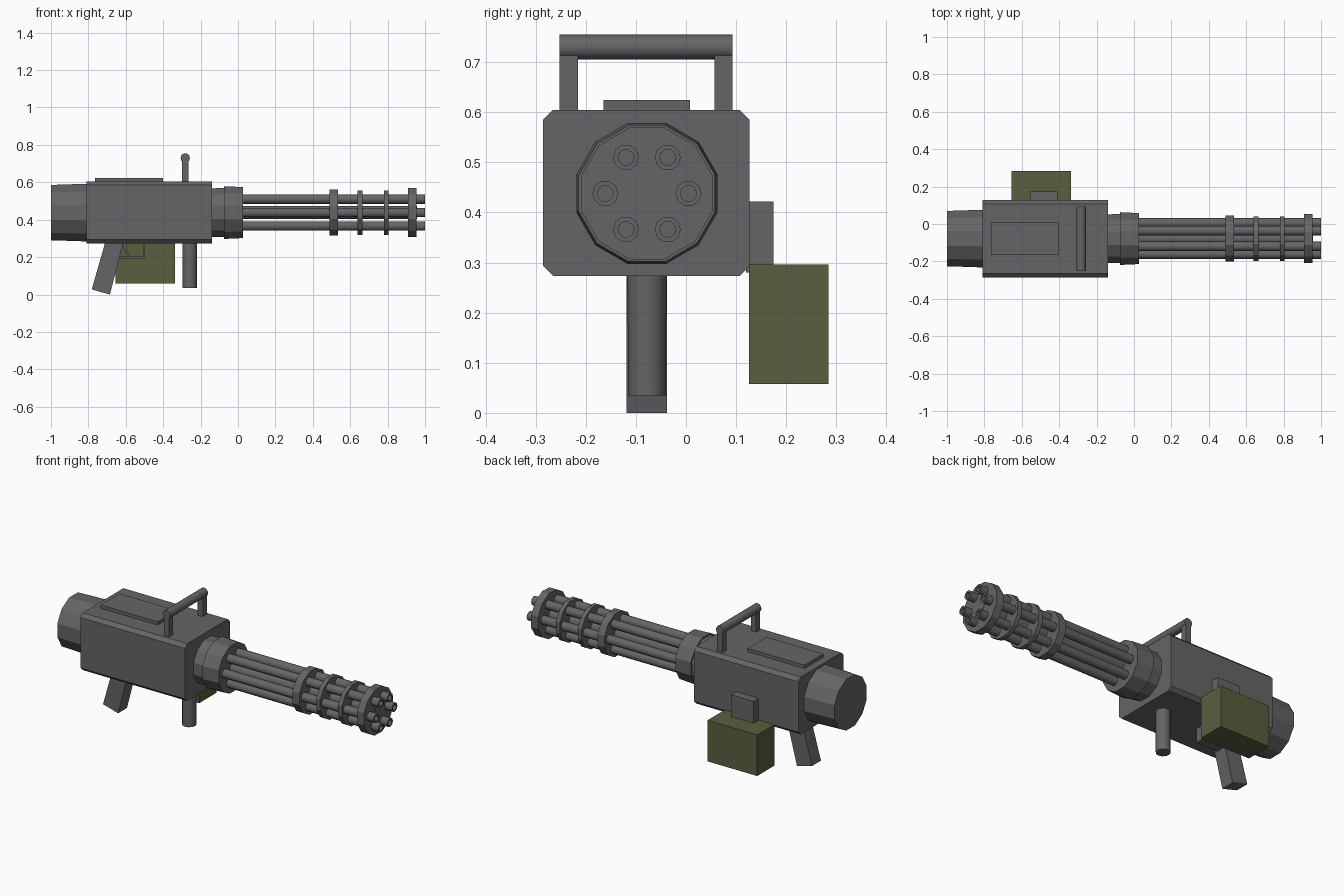
import bpy, bmesh, math
from mathutils import Matrix, Vector

if "Cube" in bpy.data.objects:
    bpy.data.objects.remove(bpy.data.objects["Cube"])

AXIS_Y, AXIS_Z = -0.078, 0.438   # centre line of the barrels


def material(name, r, g, b):
    m = bpy.data.materials.new(name)
    m.use_nodes = True
    m.diffuse_color = (r, g, b, 1)
    m.node_tree.nodes["Principled BSDF"].inputs["Base Color"].default_value = (r, g, b, 1)
    return m


gunmetal = material("gunmetal grey", 0.13, 0.13, 0.135)
olive = material("olive green", 0.105, 0.11, 0.05)


def finish(name, bm, mat=gunmetal):
    bmesh.ops.recalc_face_normals(bm, faces=bm.faces)
    mesh = bpy.data.meshes.new(name)
    bm.to_mesh(mesh)
    bm.free()
    mesh.materials.append(mat)
    obj = bpy.data.objects.new(name, mesh)
    bpy.context.collection.objects.link(obj)
    return obj


def box(name, xs, ys, zs, mat=gunmetal):
    bm = bmesh.new()
    bmesh.ops.create_cube(bm, size=1)
    for v in bm.verts:
        v.co = Vector([(s[0] + s[1]) / 2 + c * (s[1] - s[0])
                       for c, s in zip(v.co, (xs, ys, zs))])
    return finish(name, bm, mat)


def smooth(obj):
    bpy.ops.object.select_all(action="DESELECT")
    obj.select_set(True)
    bpy.context.view_layer.objects.active = obj
    bpy.ops.object.shade_smooth_by_angle(angle=math.radians(40))


def lathe(name, profile, sides, origin=(0, AXIS_Y, AXIS_Z), axis="X", phase=0.0, soft=False):
    """Revolve (position, radius) points about an axis and cap both ends."""
    bm = bmesh.new()
    rings = []
    for t, r in profile:
        ring = []
        for i in range(sides):
            a = phase + math.tau * i / sides
            u, w = r * math.cos(a), r * math.sin(a)
            p = {"X": (t, u, w), "Y": (u, t, w), "Z": (u, w, t)}[axis]
            ring.append(bm.verts.new(Vector(p) + Vector(origin)))
        rings.append(ring)
    for a, b in zip(rings, rings[1:]):
        for i in range(sides):
            j = (i + 1) % sides
            bm.faces.new((a[i], a[j], b[j], b[i]))
    bm.faces.new(rings[0])
    bm.faces.new(rings[-1])
    obj = finish(name, bm)
    if soft:
        smooth(obj)
    return obj


def side_prism(name, points, y0, y1):
    """Extrude an x-z outline across the width."""
    bm = bmesh.new()
    face = bm.faces.new([bm.verts.new((x, y0, z)) for x, z in points])
    new = bmesh.ops.extrude_face_region(bm, geom=[face])["geom"]
    bmesh.ops.translate(bm, vec=(0, y1 - y0, 0),
                        verts=[g for g in new if isinstance(g, bmesh.types.BMVert)])
    return finish(name, bm)


# Receiver with chamfered long edges
receiver = box("receiver", (-0.81, -0.14), (-0.285, 0.127), (0.273, 0.605))
bm = bmesh.new()
bm.from_mesh(receiver.data)
long_edges = [e for e in bm.edges if abs(e.verts[0].co.x - e.verts[1].co.x) > 0.1]
bmesh.ops.bevel(bm, geom=long_edges, offset=0.02, segments=1, affect="EDGES")
bm.to_mesh(receiver.data)
bm.free()
box("top_cover", (-0.765, -0.40), (-0.165, 0.008), (0.60, 0.624))

# Motor housing and barrel collar
flat_up = math.radians(15)
lathe("motor_housing", [(-1.0, 0.153), (-0.80, 0.160)], 12, phase=flat_up)
lathe("collar_neck", [(-0.15, 0.134), (-0.07, 0.136)], 12, phase=flat_up)
lathe("barrel_collar", [(-0.075, 0.146), (0.027, 0.141)], 12, phase=flat_up)

# Six hollow barrels around a central shaft
lathe("central_shaft", [(0.02, 0.037), (0.957, 0.037)], 10, soft=True)
for k in range(6):
    a = math.tau * k / 6
    centre = (0, AXIS_Y + 0.083 * math.cos(a), AXIS_Z + 0.083 * math.sin(a))
    lathe(f"barrel_{k + 1}", [(0.02, 0.026), (1.0, 0.026), (1.0, 0.016), (0.96, 0.016)],
          10, centre, soft=True)

# Clamp rings
for name, x0, x1, r in (("rear_clamp", 0.49, 0.535, 0.128),
                        ("middle_clamp", 0.64, 0.665, 0.123),
                        ("front_clamp", 0.78, 0.805, 0.123),
                        ("muzzle_clamp", 0.91, 0.955, 0.136)):
    lathe(name, [(x0, r), (x1, r)], 12, phase=flat_up)

# Carry handle
lathe("carry_handle_bar", [(-0.252, 0.025), (0.093, 0.025)], 12, (-0.282, 0, 0.73), "Y", soft=True)
for name, y in (("handle_post_right", -0.252), ("handle_post_left", 0.057)):
    box(name, (-0.299, -0.265), (y, y + 0.036), (0.60, 0.72))

# Feed block and ammunition box
box("feed_block", (-0.555, -0.41), (0.12, 0.175), (0.28, 0.422))
box("ammo_box", (-0.655, -0.337), (0.126, 0.284), (0.058, 0.296), olive)

# Front grip
lathe("front_grip", [(0.035, 0.038), (0.16, 0.038), (0.28, 0.040)], 12,
      (-0.258, AXIS_Y, 0), "Z", soft=True)

# Slanted rear grip, trigger and guard
side_prism("rear_grip", [(-0.782, 0.027), (-0.685, 0), (-0.612, 0.28), (-0.71, 0.28)],
           -0.119, -0.038)
side_prism("trigger", [(-0.617, 0.28), (-0.597, 0.28), (-0.595, 0.24), (-0.58, 0.208),
                       (-0.59, 0.205), (-0.607, 0.235)], -0.09, -0.066)
side_prism("trigger_guard", [(-0.64, 0.202), (-0.507, 0.202), (-0.507, 0.28), (-0.497, 0.28),
                             (-0.497, 0.192), (-0.64, 0.192)], -0.1, -0.056)
